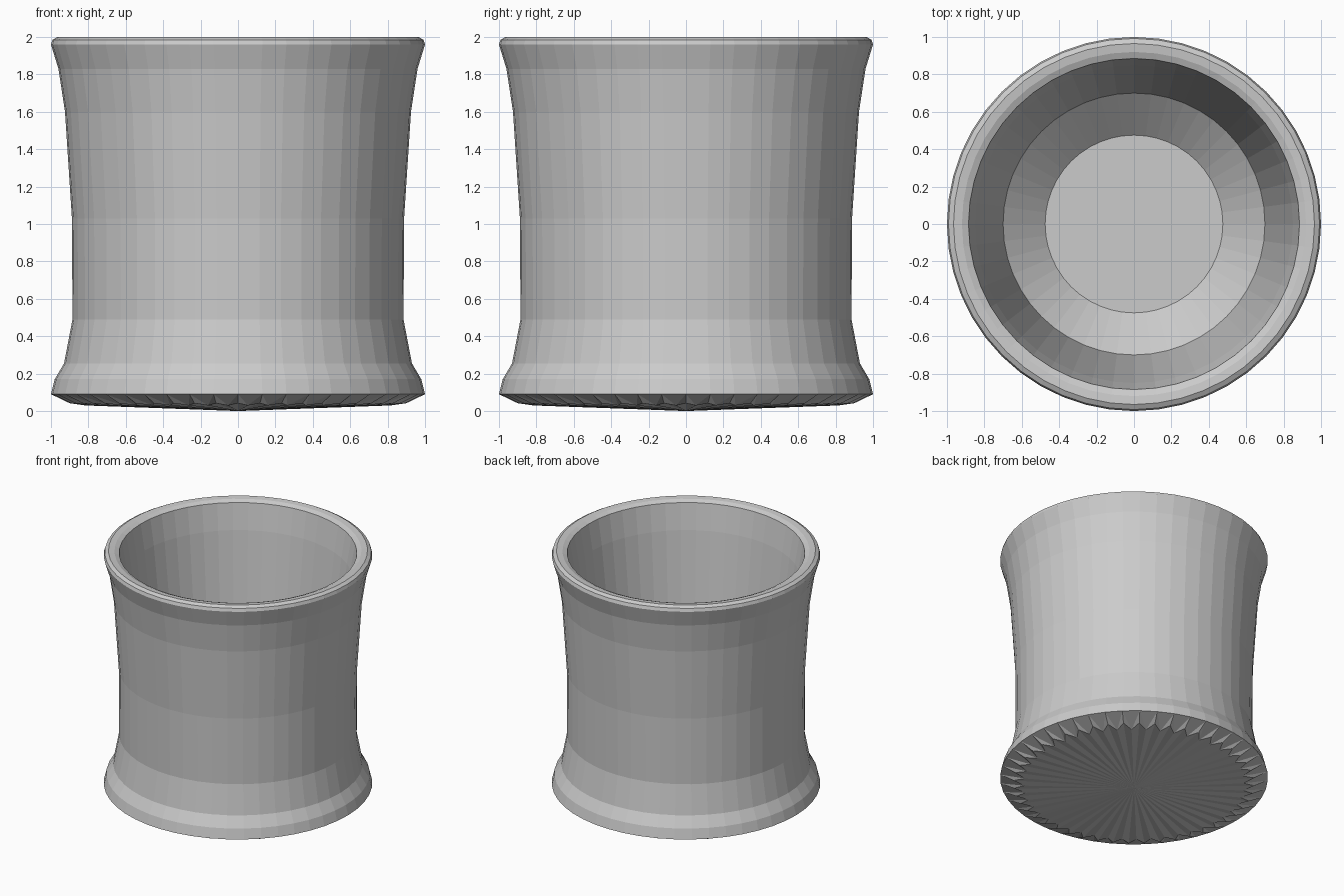
import bpy
import bmesh
from math import cos, sin, pi

cube = bpy.data.objects.get("Cube")
if cube:
    bpy.data.objects.remove(cube, do_unlink=True)

SEGMENTS = 48

grey = bpy.data.materials.new("plain_grey")
grey.use_nodes = True
colour = (0.6, 0.6, 0.6, 1)
grey.diffuse_color = colour
grey.node_tree.nodes["Principled BSDF"].inputs["Base Color"].default_value = colour

# Profile (radius, height) from the foot, up the wall, over the rim, down inside
profile = [
    (1.0, 0.09), (0.98, 0.17), (0.93, 0.255), (0.885, 0.49), (0.888, 1.03),
    (0.925, 1.6), (0.96, 1.83), (1.0, 1.96), (0.992, 1.985), (0.965, 2.0),
    (0.92, 1.995), (0.885, 1.98), (0.85, 1.77), (0.70, 0.45), (0.475, 0.25),
]

bm = bmesh.new()


def ring(radius, height, offset=0.0):
    verts = []
    for i in range(SEGMENTS):
        a = 2 * pi * (i + offset) / SEGMENTS
        verts.append(bm.verts.new((radius * cos(a), radius * sin(a), height)))
    return verts


# Walls, rim and inner floor
rings = [ring(r, z) for r, z in profile]
for low, high in zip(rings, rings[1:]):
    for i in range(SEGMENTS):
        j = (i + 1) % SEGMENTS
        bm.faces.new((low[i], low[j], high[j], high[i]))
bm.faces.new(rings[-1])

# Underside: shallow cone with a toothed bevel around the edge
foot = rings[0]
tips = ring(0.90, 0.042)
valleys = ring(0.82, 0.03, 0.5)
centre = bm.verts.new((0, 0, 0))
for i in range(SEGMENTS):
    j = (i + 1) % SEGMENTS
    for face in (
        (foot[i], tips[i], valleys[i]),
        (foot[i], valleys[i], foot[j]),
        (foot[j], valleys[i], tips[j]),
        (tips[i], centre, valleys[i]),
        (valleys[i], centre, tips[j]),
    ):
        bm.faces.new(face)

bmesh.ops.recalc_face_normals(bm, faces=bm.faces)
mesh = bpy.data.meshes.new("cup_body")
bm.to_mesh(mesh)
bm.free()
mesh.materials.append(grey)
cup = bpy.data.objects.new("cup_body", mesh)
bpy.context.collection.objects.link(cup)
